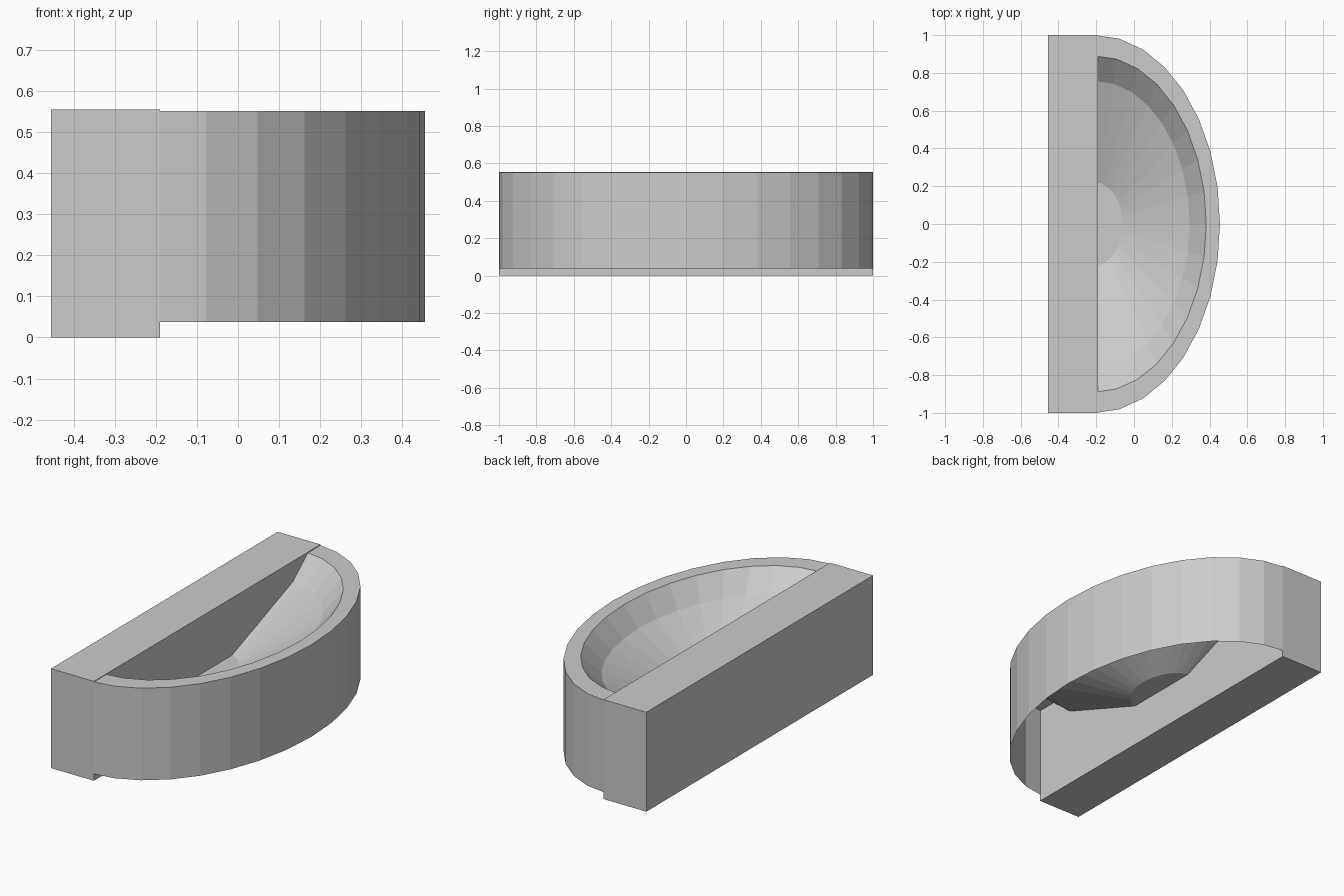
import bpy, bmesh, math

if "Cube" in bpy.data.objects:
    bpy.data.objects.remove(bpy.data.objects["Cube"])

SEGMENTS = 16
CENTRE_X, RADIUS_X = -0.206, 0.661


def new_object(name, bm):
    mesh = bpy.data.meshes.new(name)
    bm.to_mesh(mesh)
    bm.free()
    obj = bpy.data.objects.new(name, mesh)
    bpy.context.collection.objects.link(obj)
    return obj


def half_ring(bm, scale, z):
    angles = [math.pi * (i / SEGMENTS - 0.5) for i in range(SEGMENTS + 1)]
    return [bm.verts.new((CENTRE_X + RADIUS_X * scale * math.cos(a),
                          scale * math.sin(a), z)) for a in angles]


# Back block that mounts against the wall
bm = bmesh.new()
bmesh.ops.create_cube(bm, size=1)
bmesh.ops.scale(bm, vec=(0.265, 2, 0.555), verts=bm.verts)
bmesh.ops.translate(bm, vec=(-0.3225, 0, 0.2775), verts=bm.verts)
new_object("back_block", bm)

# Half-oval basin: thin skirt, flat rim and stepped bowl as one open surface
profile = [(1.0, 0.037), (1.0, 0.551), (0.89, 0.551), (0.757, 0.44), (0.22, 0.235)]
bm = bmesh.new()
rings = [half_ring(bm, s, z) for s, z in profile]
for low, high in zip(rings, rings[1:]):
    for i in range(SEGMENTS):
        bm.faces.new((low[i], low[i + 1], high[i + 1], high[i]))

# Flat basin floor
bm.faces.new(rings[-1])
new_object("basin", bm)
